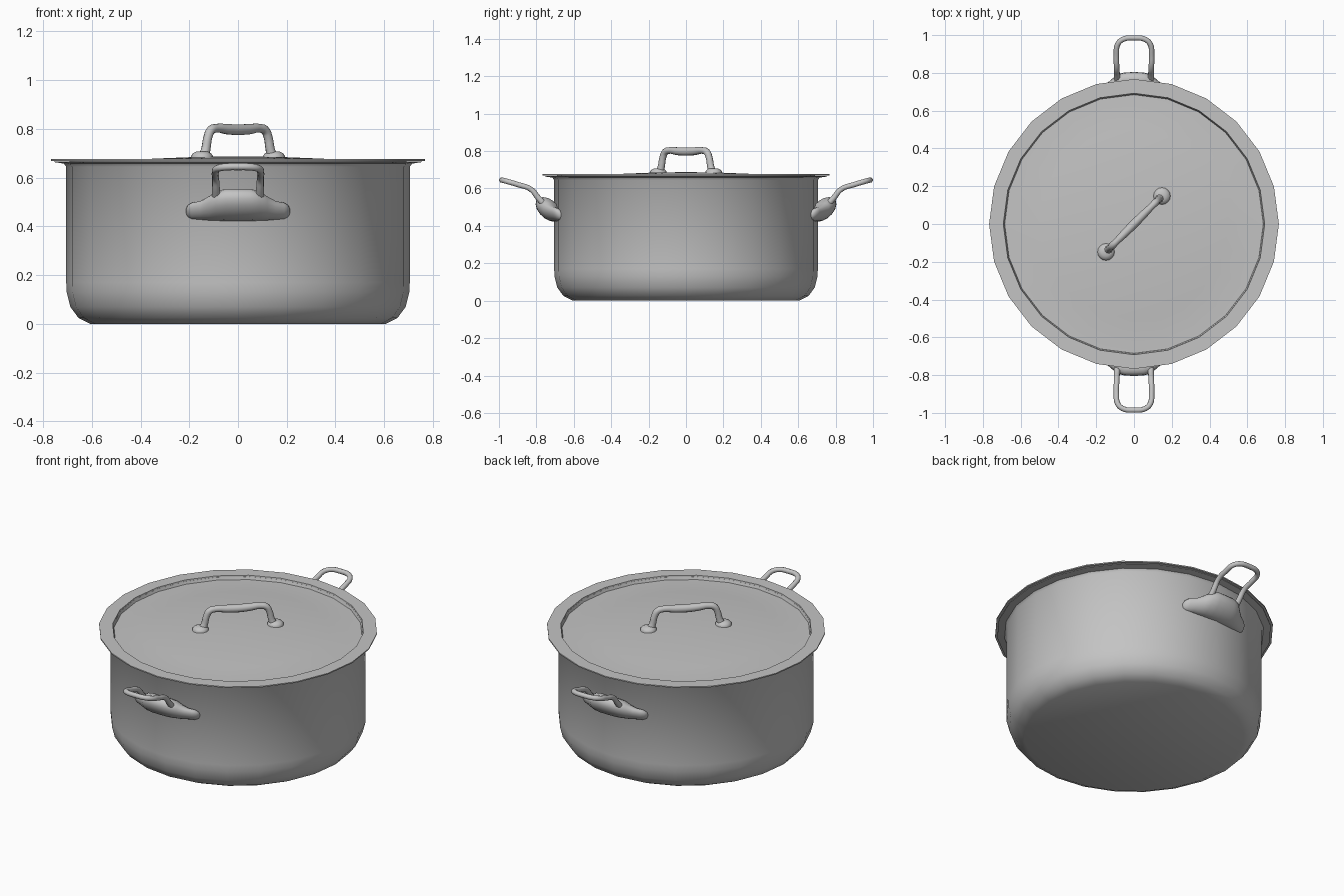
import bpy, bmesh, math
from mathutils import Vector

cube = bpy.data.objects.get("Cube")
if cube:
    bpy.data.objects.remove(cube, do_unlink=True)

SIDES = 24
WALL = 0.705

steel = bpy.data.materials.new("brushed grey metal")
steel.use_nodes = True
GREY = (0.55, 0.55, 0.55, 1)
steel.diffuse_color = GREY
steel.node_tree.nodes["Principled BSDF"].inputs["Base Color"].default_value = GREY


def activate(obj):
    bpy.ops.object.select_all(action='DESELECT')
    obj.select_set(True)
    bpy.context.view_layer.objects.active = obj


def finish(obj, angle=40):
    activate(obj)
    if not obj.data.materials:
        obj.data.materials.append(steel)
    bpy.ops.object.shade_smooth_by_angle(angle=math.radians(angle))
    return obj


def loft(name, rings, angle=40, cap=True):
    """Skin a list of equal-length point rings, closing both ends."""
    bm = bmesh.new()
    loops = [[bm.verts.new(p) for p in ring] for ring in rings]
    for a, b in zip(loops, loops[1:]):
        for i in range(len(a)):
            j = (i + 1) % len(a)
            bm.faces.new((a[i], a[j], b[j], b[i]))
    if cap:
        bm.faces.new(loops[0])
        bm.faces.new(loops[-1])
    bmesh.ops.recalc_face_normals(bm, faces=bm.faces)
    mesh = bpy.data.meshes.new(name)
    bm.to_mesh(mesh)
    bm.free()
    obj = bpy.data.objects.new(name, mesh)
    bpy.context.collection.objects.link(obj)
    return finish(obj, angle)


def circle(r, z, turn=0.0, n=SIDES, centre=(0, 0)):
    return [Vector((centre[0] + r * math.cos(math.tau * (i + turn) / n),
                    centre[1] + r * math.sin(math.tau * (i + turn) / n), z))
            for i in range(n)]


def lathe(name, profile, turn=0.0, angle=40):
    return loft(name, [circle(r, z, turn) for r, z in profile], angle)


def rod(name, points, thickness):
    """Smooth round rod; each point is x, y, z and a radius factor."""
    curve = bpy.data.curves.new(name, 'CURVE')
    curve.dimensions = '3D'
    curve.bevel_depth = thickness
    curve.bevel_resolution = 3
    curve.resolution_u = 5
    curve.use_fill_caps = True
    spline = curve.splines.new('BEZIER')
    spline.bezier_points.add(len(points) - 1)
    for bp, (x, y, z, r) in zip(spline.bezier_points, points):
        bp.co = (x, y, z)
        bp.radius = r
        bp.handle_left_type = bp.handle_right_type = 'AUTO'
    obj = bpy.data.objects.new(name, curve)
    bpy.context.collection.objects.link(obj)
    activate(obj)
    bpy.ops.object.convert(target='MESH')
    return finish(bpy.context.object, 60)


def mirror_y(obj):
    mod = obj.modifiers.new("opposite side", 'MIRROR')
    mod.use_axis = (False, True, False)


# Pot: outside wall, flared lip, then the hollow inside
lathe("pot_body", [
    (0.605, 0), (0.655, 0.025), (0.688, 0.07), (0.703, 0.13), (WALL, 0.17),
    (WALL, 0.645), (0.715, 0.658), (0.755, 0.664), (0.755, 0.667),
    (0.70, 0.664), (0.692, 0.65), (0.692, 0.14), (0.645, 0.04), (0.60, 0.015)])

# Lid: flat flange, step down, shallow dome
dome = [(r, 0.687 - 0.034 * (r / 0.68) ** 2) for r in (0.682, 0.5, 0.35, 0.2, 0.08, 0.02)]
lathe("lid", [(0.02, 0.64), (0.68, 0.64), (0.69, 0.668), (0.767, 0.669),
              (0.767, 0.676), (0.692, 0.676), (0.688, 0.653)] + dome, angle=30)

# Lid handle: arched diagonal grip, thicker in the middle
D = math.sqrt(0.5)
half = [(0.198, 0.685, 1.15), (0.186, 0.72, 0.95), (0.175, 0.765, 0.92),
        (0.158, 0.794, 0.95), (0.125, 0.803, 0.9), (0.06, 0.799, 1.1)]
path = [(-s, z, r) for s, z, r in half] + [(0, 0.797, 1.15)] + half[::-1]
rod("lid_handle", [(s * D, s * D, z, r) for s, z, r in path], 0.02)

# Lid handle feet: low rounded pads
for side, label in ((1, "back"), (-1, "front")):
    spot = (side * 0.148, side * 0.148)
    loft("lid_handle_foot_" + label,
         [circle(r, z, n=16, centre=spot) for r, z in
          ((0.045, 0.67), (0.045, 0.69), (0.037, 0.7), (0.022, 0.708))], 60)

# Side handle loops: thin rods rising outward from the pot
right = [(0.088, 0.745, 0.50, 1.3), (0.09, 0.79, 0.55, 1.1), (0.092, 0.83, 0.596, 1),
         (0.093, 0.90, 0.621, 1), (0.087, 0.95, 0.636, 1), (0.06, 0.977, 0.643, 1)]
loop = right + [(0, 0.985, 0.645, 1)] + [(-x, y, z, r) for x, y, z, r in right[::-1]]
mirror_y(rod("side_handle_loop", loop, 0.0145))

# Side handle mounts: swollen centre with wings hugging the wall
# columns: x, gap from wall, middle height, depth radius, height radius
stations = [(0, 0.03, 0.488, 0.062, 0.066), (0.05, 0.03, 0.488, 0.062, 0.066),
            (0.09, 0.027, 0.484, 0.058, 0.06), (0.12, 0.02, 0.474, 0.045, 0.049),
            (0.155, 0.012, 0.466, 0.032, 0.038), (0.19, 0.006, 0.463, 0.027, 0.034),
            (0.207, 0.004, 0.463, 0.019, 0.023), (0.213, 0.003, 0.463, 0.007, 0.009)]
full = [(-s[0],) + s[1:] for s in stations[:0:-1]] + stations
rings = []
for x, gap, zc, ry, rz in full:
    y0 = math.sqrt(WALL ** 2 - x ** 2) + gap
    ring = []
    for i in range(16):
        a = math.tau * i / 16
        dz = rz * math.sin(a)
        ring.append(Vector((x, y0 + ry * math.cos(a) + 0.5 * dz * ry / rz, zc + dz)))
    rings.append(ring)
mirror_y(loft("side_handle_mount", rings, 60))
